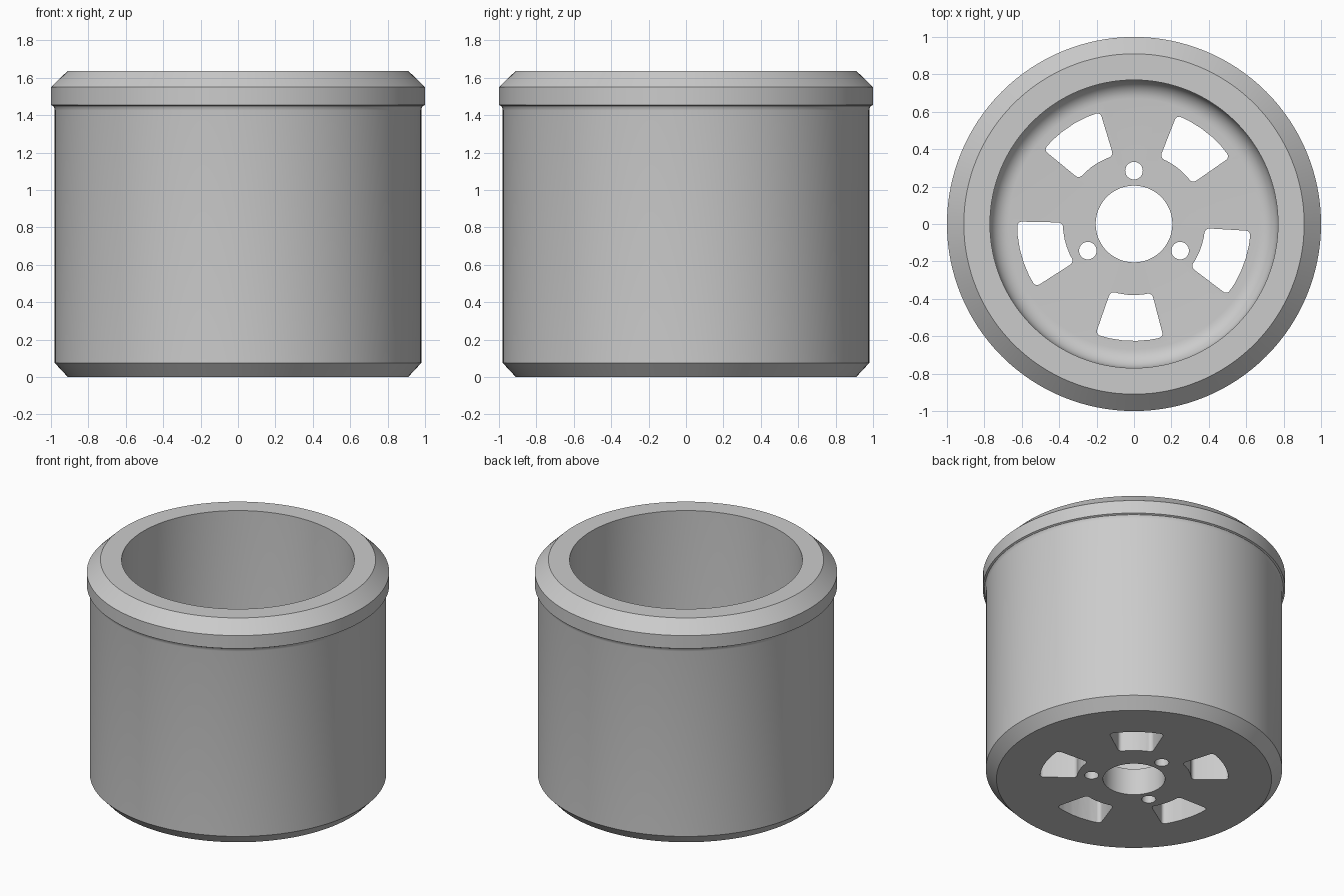
import bpy, bmesh, math
from mathutils import Matrix

if "Cube" in bpy.data.objects:
    bpy.data.objects.remove(bpy.data.objects["Cube"], do_unlink=True)

SEGMENTS = 128
FLOOR = 0.195
BORE = 0.205
WALL = 0.77
FILLET = 0.1


def polar(radius, degrees, z=0.0):
    a = math.radians(degrees)
    return (radius * math.cos(a), radius * math.sin(a), z)


def make_object(name, bm):
    bmesh.ops.recalc_face_normals(bm, faces=bm.faces)
    mesh = bpy.data.meshes.new(name)
    bm.to_mesh(mesh)
    bm.free()
    obj = bpy.data.objects.new(name, mesh)
    bpy.context.collection.objects.link(obj)
    return obj


def lathe(name, profile):
    """Revolve a closed (radius, z) profile around the z axis."""
    bm = bmesh.new()
    rings = [[bm.verts.new(polar(r, 360 * i / SEGMENTS, z)) for r, z in profile]
             for i in range(SEGMENTS)]
    n = len(profile)
    for i, ring in enumerate(rings):
        following = rings[(i + 1) % SEGMENTS]
        for j in range(n):
            k = (j + 1) % n
            bm.faces.new((ring[j], following[j], following[k], ring[k]))
    return make_object(name, bm)


def add_window(bm, centre, half, inner, outer, steps=5):
    """Add a ring-sector prism with rounded corners."""
    angles = [centre - half + 2 * half * i / steps for i in range(steps + 1)]
    outline = [(outer, a) for a in angles] + [(inner, a) for a in reversed(angles)]
    low = [bm.verts.new(polar(r, a, -0.1)) for r, a in outline]
    high = [bm.verts.new(polar(r, a, FLOOR + 0.1)) for r, a in outline]
    n = len(outline)
    bm.faces.new(low)
    bm.faces.new(high)
    for i in range(n):
        j = (i + 1) % n
        bm.faces.new((low[i], low[j], high[j], high[i]))
    corners = [bm.edges.get((low[i], high[i])) for i in (0, steps, steps + 1, n - 1)]
    bmesh.ops.bevel(bm, geom=corners, offset=0.025, segments=4,
                    profile=0.5, affect='EDGES')


# Cup body: outside from the bore up, then the inside back down
fillet = []
for i in range(9):
    a = math.radians(-90 * i / 8)
    fillet.append((WALL - FILLET + FILLET * math.cos(a),
                   FLOOR + FILLET + FILLET * math.sin(a)))
profile = [(BORE, 0), (0.91, 0), (0.98, 0.075), (0.98, 1.425), (0.982, 1.438),
           (0.988, 1.449), (1.0, 1.455), (1.0, 1.55), (0.91, 1.637),
           (WALL, 1.637)] + fillet + [(BORE, FLOOR)]
cup = lathe("cup_body", profile)

# Floor openings: five windows and three bolt holes
bm = bmesh.new()
for i in range(5):
    add_window(bm, -92.3 + 72 * i, 16.9, 0.38, 0.625)
for i in range(3):
    bmesh.ops.create_cone(bm, cap_ends=True, segments=32, radius1=0.047,
                          radius2=0.047, depth=1,
                          matrix=Matrix.Translation(polar(0.285, 90 + 120 * i)))
cutter = make_object("floor_cutter", bm)
cutter.hide_render = True

cut = cup.modifiers.new("floor_openings", 'BOOLEAN')
cut.operation = 'DIFFERENCE'
cut.solver = 'EXACT'
cut.object = cutter
bpy.ops.object.select_all(action='DESELECT')
bpy.context.view_layer.objects.active = cup
cup.select_set(True)
bpy.ops.object.modifier_apply(modifier=cut.name)
bpy.data.objects.remove(cutter, do_unlink=True)

# Metal colour and shading
metal = bpy.data.materials.new("light_grey_metal")
metal.use_nodes = True
colour = (0.6, 0.6, 0.6, 1)
metal.diffuse_color = colour
metal.node_tree.nodes["Principled BSDF"].inputs["Base Color"].default_value = colour
cup.data.materials.clear()
cup.data.materials.append(metal)
bpy.ops.object.shade_smooth_by_angle(angle=math.radians(30))
